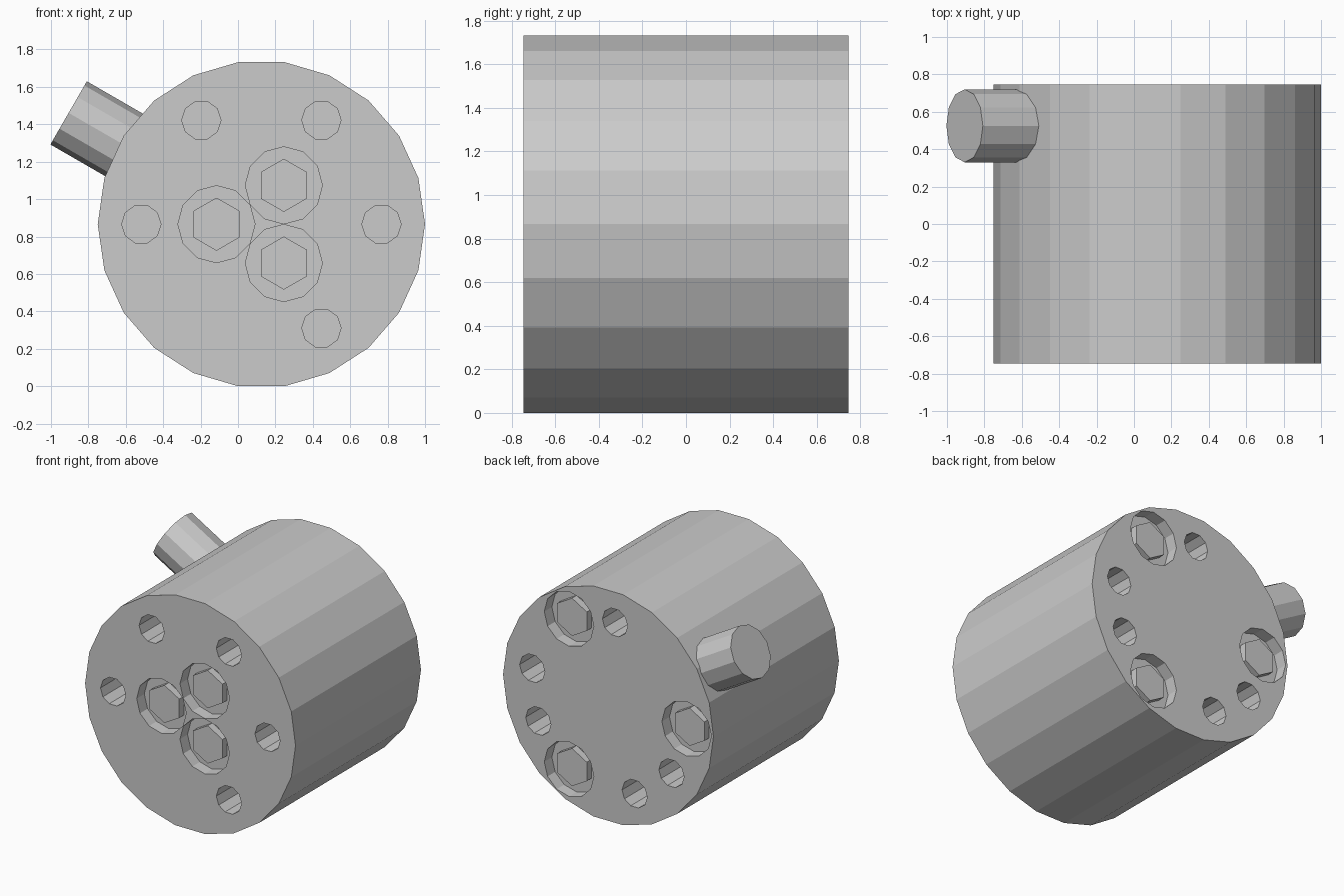
import bpy, bmesh
from math import sin, cos, radians, tau
from mathutils import Matrix, Vector

if "Cube" in bpy.data.objects:
    bpy.data.objects.remove(bpy.data.objects["Cube"])

CX, CZ, HALF = 0.125, 0.866, 0.745


def prism(bm, sides, r, x, z, y0, y1, phase=0.0, mat=Matrix()):
    """Closed n-sided prism running along y (before mat)."""
    rings = []
    for y in (y0, y1):
        rings.append([bm.verts.new(mat @ Vector((
            x + r * cos(phase + tau * i / sides), y,
            z + r * sin(phase + tau * i / sides)))) for i in range(sides)])
    a, b = rings
    bm.faces.new(a)
    bm.faces.new(b[::-1])
    for i in range(sides):
        j = (i + 1) % sides
        bm.faces.new((a[i], b[i], b[j], a[j]))


def finish(bm, name):
    bmesh.ops.recalc_face_normals(bm, faces=bm.faces)
    me = bpy.data.meshes.new(name)
    bm.to_mesh(me)
    bm.free()
    ob = bpy.data.objects.new(name, me)
    bpy.context.collection.objects.link(ob)
    return ob


def polar(r, deg):
    return CX + r * cos(radians(deg)), CZ + r * sin(radians(deg))


# Main drum
bm = bmesh.new()
prism(bm, 22, 0.875, CX, CZ, -HALF, HALF)
body = finish(bm, "drum_body")

# Each end: side of y, bolt circle radius, blind hole angles
ENDS = [
    ("front", -1, 0.24, (0, 60, 120, 180, 300)),
    ("back", 1, 0.652, (10, 95, 215, 250, 335)),
]
BOLTS = (60, 180, 300)

# Cutters for bolt recesses and blind holes
bm = bmesh.new()
for _, s, bolt_r, holes in ENDS:
    for a in BOLTS:
        prism(bm, 12, 0.206, *polar(bolt_r, a), s * (HALF - 0.09), s * (HALF + 0.1))
    for a in holes:
        prism(bm, 10, 0.105, *polar(0.642, a), s * (HALF - 0.4), s * (HALF + 0.1))
cutter = finish(bm, "hole_cutter")
cutter.hide_render = True

mod = body.modifiers.new("holes", "BOOLEAN")
mod.operation = "DIFFERENCE"
mod.solver = "EXACT"
mod.object = cutter
bpy.context.view_layer.objects.active = body
bpy.ops.object.modifier_apply(modifier=mod.name)
bpy.data.objects.remove(cutter)

# Hexagonal bolt heads sunk in the recesses
for end, s, bolt_r, _ in ENDS:
    bm = bmesh.new()
    for a in BOLTS:
        prism(bm, 6, 0.142, *polar(bolt_r, a), s * (HALF - 0.1), s * (HALF - 0.035),
              phase=radians(30))
    finish(bm, end + "_bolt_heads")

# Side port, pointing up and left near the back
c, d = cos(radians(150)), sin(radians(150))
frame = Matrix(((d, c, 0, CX), (0, 0, 1, 0.525), (-c, d, 0, CZ), (0, 0, 0, 1)))
bm = bmesh.new()
prism(bm, 12, 0.195, 0, 0, 0.78, 1.19, mat=frame)
finish(bm, "side_port")
